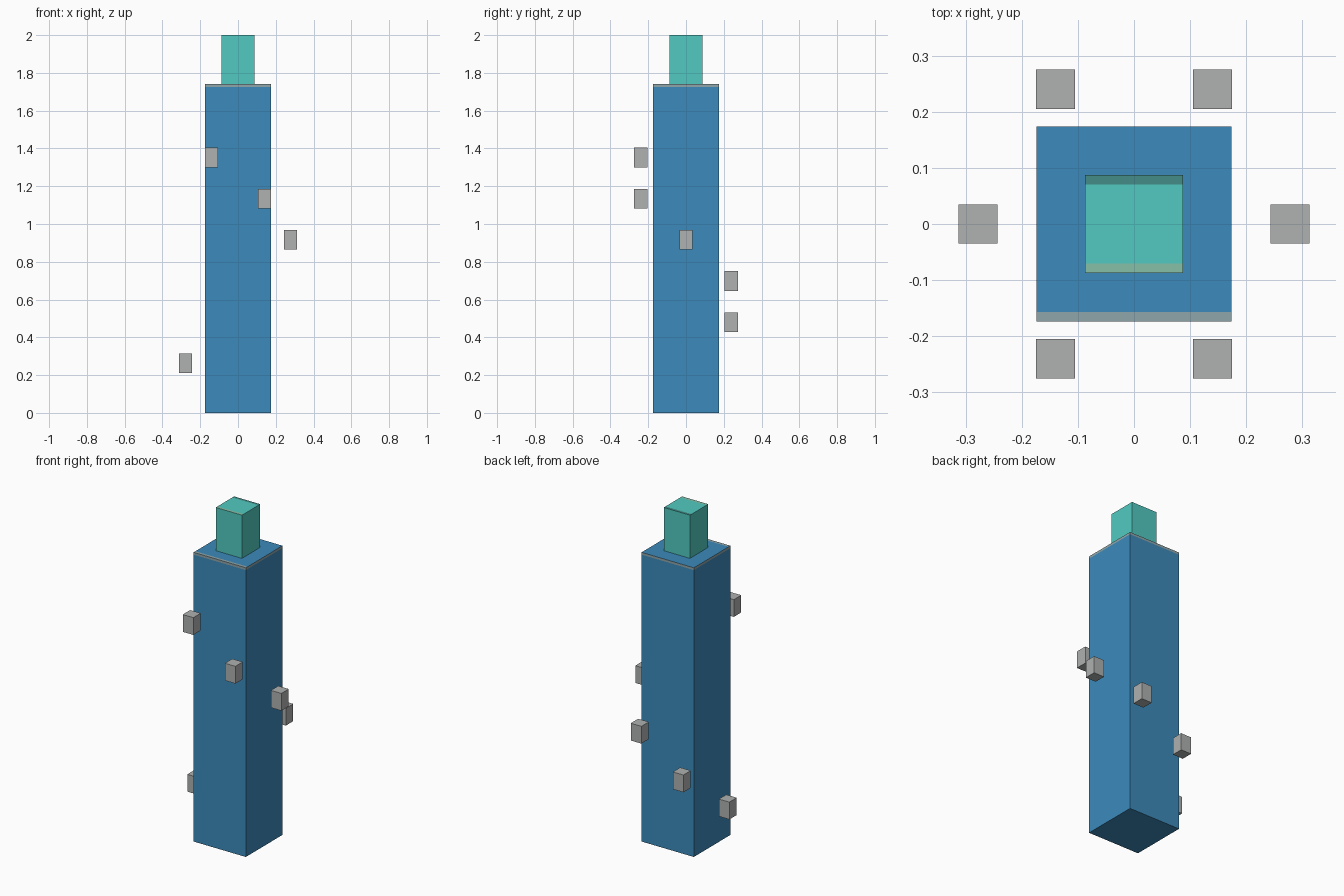
import bpy
import bmesh
from mathutils import Vector

cube = bpy.data.objects.get("Cube")
if cube:
    bpy.data.objects.remove(cube, do_unlink=True)


def srgb(r, g, b):
    def lin(c):
        c /= 255
        return c / 12.92 if c <= 0.04045 else ((c + 0.055) / 1.055) ** 2.4
    return (lin(r), lin(g), lin(b), 1)


def material(name, color):
    mat = bpy.data.materials.new(name)
    mat.use_nodes = True
    mat.diffuse_color = color
    mat.node_tree.nodes["Principled BSDF"].inputs["Base Color"].default_value = color
    return mat


blue = material("blue", srgb(60, 138, 187))
teal = material("teal", srgb(82, 202, 193))
grey = material("stone grey", srgb(175, 178, 176))
trim = material("trim grey", srgb(143, 166, 171))
dark_teal = material("dark teal", srgb(68, 140, 136))
sage = material("sage", srgb(134, 192, 168))


def box(name, center, size, mats, cuts=(), rule=None):
    """Box with optional straight cuts; rule picks the material slot of each face."""
    bm = bmesh.new()
    bmesh.ops.create_cube(bm, size=1)
    bmesh.ops.scale(bm, vec=Vector(size), verts=bm.verts)
    bmesh.ops.translate(bm, vec=Vector(center), verts=bm.verts)
    for point, normal in cuts:
        bmesh.ops.bisect_plane(bm, geom=bm.verts[:] + bm.edges[:] + bm.faces[:],
                               plane_co=point, plane_no=normal)
    bm.normal_update()
    if rule:
        for face in bm.faces:
            face.material_index = rule(face.normal, face.calc_center_median())
    mesh = bpy.data.meshes.new(name)
    bm.to_mesh(mesh)
    bm.free()
    for mat in mats:
        mesh.materials.append(mat)
    obj = bpy.data.objects.new(name, mesh)
    bpy.context.collection.objects.link(obj)
    return obj


Y, Z = (0, 1, 0), (0, 0, 1)
BODY_TOP, TOP = 1.74, 2.0


# Tower body: grey trim line round the top and along the front of the roof
def body_rule(normal, center):
    if normal.z > 0.5:
        return int(center.y < -0.157)
    return int(abs(normal.z) < 0.5 and center.z > 1.726)


box("tower_body", (0, 0, BODY_TOP / 2), (0.348, 0.348, BODY_TOP), [blue, trim],
    [((0, 0, 1.726), Z), ((0, -0.157, 0), Y)], body_rule)


# Cap block: painted bands along the front and back of its top
def cap_rule(normal, center):
    if normal.z < 0.5 or abs(center.y) < 0.07:
        return 0
    return 1 if center.y > 0 else 2


box("cap_block", (0, 0, (BODY_TOP + TOP) / 2), (0.174, 0.174, TOP - BODY_TOP),
    [teal, dark_teal, sage], [((0, 0.07, 0), Y), ((0, -0.07, 0), Y)], cap_rule)

# Floating stones descending in a spiral around the tower
ring = [(-0.14, -0.24), (0.14, -0.24), (0.278, 0),
        (0.14, 0.24), (-0.14, 0.24), (-0.278, 0)]
for i, (x, y) in enumerate(ring):
    box(f"floating_stone_{i + 1}", (x, y, 1.352 - 0.218 * i), (0.07, 0.07, 0.104), [grey])
